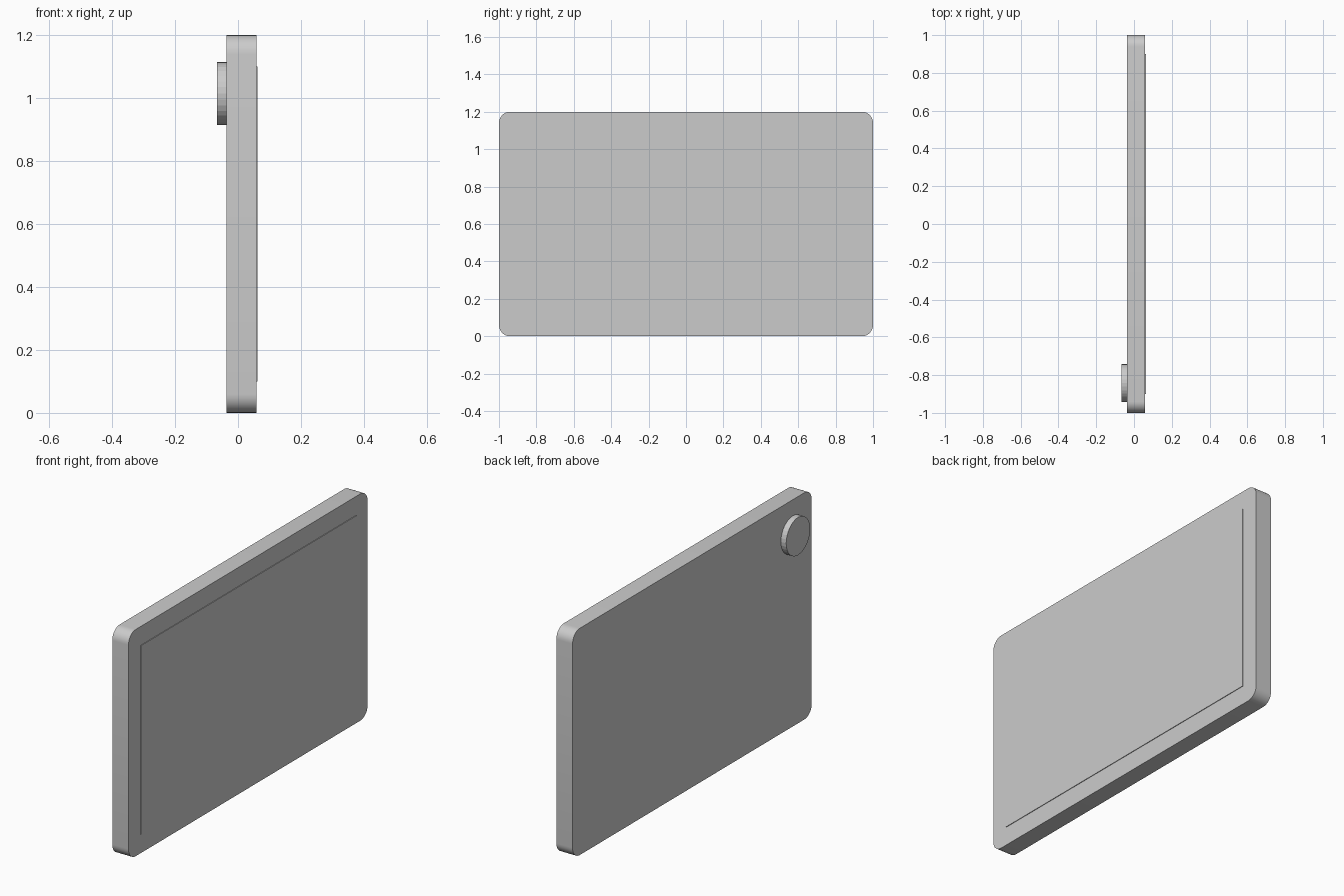
import bpy, bmesh, math
from mathutils import Matrix

if "Cube" in bpy.data.objects:
    bpy.data.objects.remove(bpy.data.objects["Cube"])


def finish(name, bm, smooth_angle=None):
    mesh = bpy.data.meshes.new(name)
    bmesh.ops.recalc_face_normals(bm, faces=bm.faces)
    bm.to_mesh(mesh)
    bm.free()
    obj = bpy.data.objects.new(name, mesh)
    bpy.context.collection.objects.link(obj)
    if smooth_angle:
        bpy.context.view_layer.objects.active = obj
        obj.select_set(True)
        bpy.ops.object.shade_smooth_by_angle(angle=math.radians(smooth_angle))
        obj.select_set(False)
    return obj


def slab(name, x0, x1, width, z0, z1, radius=0.0):
    bm = bmesh.new()
    place = (Matrix.Translation(((x0 + x1) / 2, 0, (z0 + z1) / 2))
             @ Matrix.Diagonal((x1 - x0, width, z1 - z0, 1)))
    bmesh.ops.create_cube(bm, size=1, matrix=place)
    if radius:
        # round only the four corners running through the thickness
        corners = [e for e in bm.edges
                   if abs(e.verts[0].co.x - e.verts[1].co.x) > 1e-4]
        bmesh.ops.bevel(bm, geom=corners, offset=radius, segments=8,
                        profile=0.5, affect='EDGES')
    return finish(name, bm, 30 if radius else None)


# Tablet body with rounded corners
slab("body", -0.036, 0.059, 2.0, 0.0, 1.2, radius=0.06)

# Slightly raised screen on the +x face
slab("screen", 0.05, 0.0625, 1.8, 0.1, 1.1)

# Round camera lens on the -x face
bm = bmesh.new()
bmesh.ops.create_cone(
    bm, cap_ends=True, segments=32, radius1=0.1, radius2=0.1, depth=0.042,
    matrix=Matrix.Translation((-0.046, -0.842, 1.015)) @ Matrix.Rotation(math.pi / 2, 4, 'Y'))
finish("camera_lens", bm)
